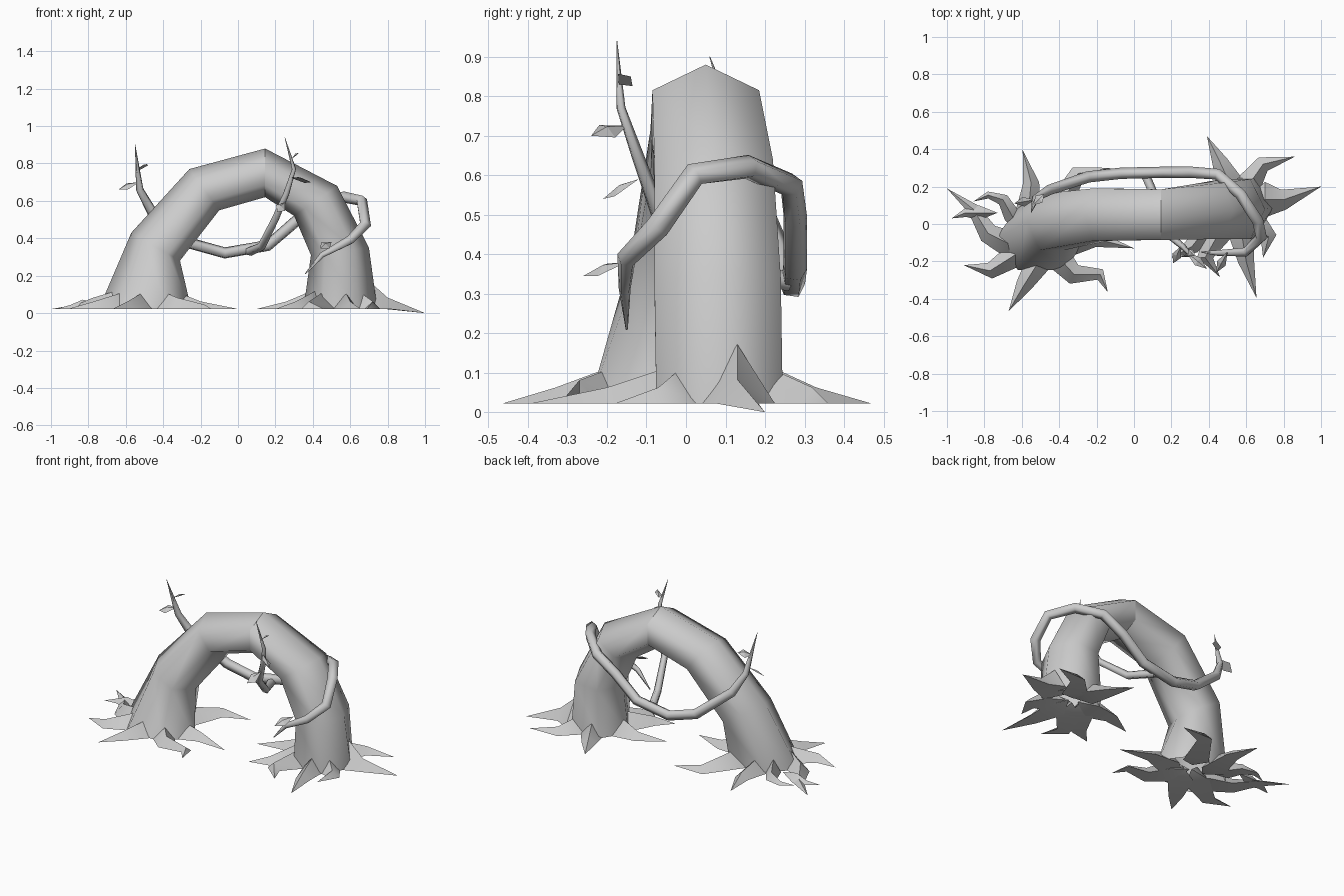
import bpy, bmesh, math
from mathutils import Vector

cube = bpy.data.objects.get("Cube")
if cube:
    bpy.data.objects.remove(cube)

bark = bpy.data.materials.new("bark_grey")
bark.use_nodes = True
GREY = (0.6, 0.6, 0.6, 1)
bark.diffuse_color = GREY
bark.node_tree.nodes["Principled BSDF"].inputs["Base Color"].default_value = GREY


def skin(name, rings, capped=False, smooth_angle=0):
    """Bridge a list of equal-length point rings into one mesh object."""
    bm = bmesh.new()
    loops = [[bm.verts.new(p) for p in ring] for ring in rings]
    n = len(loops[0])
    for a, b in zip(loops, loops[1:]):
        for i in range(n):
            j = (i + 1) % n
            bm.faces.new((a[i], a[j], b[j], b[i]))
    if capped:
        bm.faces.new(loops[0])
    bmesh.ops.remove_doubles(bm, verts=bm.verts, dist=0.0005)
    bmesh.ops.recalc_face_normals(bm, faces=bm.faces)
    mesh = bpy.data.meshes.new(name)
    bm.to_mesh(mesh)
    bm.free()
    mesh.materials.append(bark)
    obj = bpy.data.objects.new(name, mesh)
    bpy.context.collection.objects.link(obj)
    if smooth_angle:
        bpy.ops.object.select_all(action='DESELECT')
        obj.select_set(True)
        bpy.context.view_layer.objects.active = obj
        bpy.ops.object.shade_smooth_by_angle(angle=math.radians(smooth_angle))


def trunk_ring(outer, inner, y, depth):
    """Hexagon with one corner on the outside of the arch and one inside."""
    o, i = Vector((outer[0], y, outer[1])), Vector((inner[0], y, inner[1]))
    mid, half = (o + i) / 2, (o - i) / 2
    side = Vector((0, depth / math.sin(math.pi / 3), 0))
    return [mid + half * math.cos(k * math.pi / 3) + side * math.sin(k * math.pi / 3)
            for k in range(6)]


def directions(pts):
    return [(pts[min(k + 1, len(pts) - 1)] - pts[max(k - 1, 0)]).normalized()
            for k in range(len(pts))]


def branch(name, path, radius, sides=5):
    """Tube that ends in a long point."""
    pts = [Vector(p) for p in path]
    rings, ref = [], None
    for p, d, r in zip(pts, directions(pts), radius):
        ref = ref if ref else d.orthogonal()
        ref = (ref - d * ref.dot(d)).normalized()
        other = d.cross(ref)
        rings.append([p + (ref * math.cos(a) + other * math.sin(a)) * r
                      for a in (math.tau * s / sides for s in range(sides))])
    skin(name, rings, capped=True, smooth_angle=85)


def root(name, path, width=0.075, height=0.1, tip_z=0.022):
    """Ridged root, widest at the trunk, with a short point inside and a long one outside."""
    last = len(path) - 1
    pts = [Vector((x, y, 0.022)) for x, y in path]
    pts[-1].z = tip_z
    dirs = directions(pts)
    rings = [[pts[0] - dirs[0] * 0.1 + Vector((0, 0, 0.03))] * 3]
    for k, (p, d) in enumerate(zip(pts, dirs)):
        t = 1 - k / last
        side = Vector((-d.y, d.x, 0)).normalized() * width * t ** 0.8
        top = Vector((0, 0, height * t ** 1.3))
        rings.append([p + side, p + top, p - side])
    skin(name, rings, smooth_angle=50)


def leaf(name, base, tip, width=0.026):
    """Folded pointed leaf, tilted to one side."""
    a, b = Vector(base), Vector(tip)
    d = b - a
    up = Vector((0, 0, 1))
    side = (d.cross(up).normalized() + up * 0.6) * width
    mid = a + d * 0.55
    fold = up * 0.012
    skin(name, [[a, a, a], [mid + side, mid + fold, mid - side], [b, b, b]])


# Hollow arched trunk, in two halves that meet in a seam at the crown
crown = ((0.145, 0.88), (0.145, 0.62), 0.05, 0.135)
right_half = [((-0.745, 0.022), (-0.25, 0.022), -0.08, 0.165),
              ((-0.57, 0.43), (-0.31, 0.28), 0.01, 0.15),
              ((-0.26, 0.77), (-0.10, 0.55), 0.05, 0.14), crown]
left_half = [crown, ((0.53, 0.68), (0.30, 0.52), 0.07, 0.15),
             ((0.70, 0.35), (0.39, 0.31), 0.08, 0.16),
             ((0.745, 0.022), (0.35, 0.022), 0.085, 0.16)]
skin("trunk_right_half", [trunk_ring(*r) for r in right_half], smooth_angle=80)
skin("trunk_left_half", [trunk_ring(*r) for r in left_half], smooth_angle=80)

# Vine that wraps the left leg, sags behind the arch and rises to a spike
vine = [(0.36, -0.15, 0.21), (0.45, -0.155, 0.31), (0.60, -0.15, 0.39),
        (0.68, -0.07, 0.47), (0.66, 0.02, 0.60), (0.57, 0.16, 0.62),
        (0.45, 0.265, 0.575), (0.31, 0.275, 0.49), (0.16, 0.275, 0.36),
        (-0.07, 0.27, 0.32), (-0.25, 0.25, 0.37), (-0.46, 0.18, 0.54),
        (-0.525, 0.14, 0.66), (-0.55, 0.06, 0.90)]
branch("vine", vine, [0.003, 0.016, 0.026] + [0.032] * 8 + [0.029, 0.021, 0.001])

# Side branch that passes under the arch and climbs the front
branch("front_twig", [(0.06, 0.26, 0.33), (0.13, 0.10, 0.36), (0.20, -0.07, 0.50),
                      (0.26, -0.12, 0.64), (0.30, -0.165, 0.77), (0.25, -0.175, 0.94)],
       [0.026, 0.024, 0.021, 0.017, 0.012, 0.001])

# Leaves
for k, (base, tip) in enumerate([
        ((0.28, -0.15, 0.725), (0.39, -0.24, 0.70)),
        ((0.25, -0.12, 0.59), (0.21, -0.21, 0.54)),
        ((0.29, -0.17, 0.83), (0.32, -0.14, 0.85)),
        ((0.50, -0.15, 0.38), (0.44, -0.26, 0.345)),
        ((-0.53, 0.13, 0.70), (-0.64, 0.11, 0.66)),
        ((-0.54, 0.10, 0.77), (-0.48, 0.16, 0.79))]):
    leaf(f"leaf_{k + 1}", base, tip)

# Roots around the right foot
for k, path in enumerate([
        [(-0.64, -0.12), (-0.78, -0.05), (-0.86, 0.08), (-1.0, 0.19)],
        [(-0.58, -0.13), (-0.77, -0.25), (-0.91, -0.22)],
        [(-0.49, -0.17), (-0.59, -0.33), (-0.67, -0.465)],
        [(-0.42, -0.16), (-0.32, -0.27), (-0.18, -0.27), (-0.14, -0.365)],
        [(-0.35, -0.10), (-0.20, -0.08), (0.0, -0.13)],
        [(-0.57, 0.02), (-0.55, 0.22), (-0.595, 0.395)],
        [(-0.42, 0.05), (-0.30, 0.27), (-0.12, 0.30)]]):
    root(f"right_foot_root_{k + 1}", path)

# Thin forks of the outermost root
root("right_foot_fork_front", [(-0.83, 0.06), (-0.90, 0.06), (-0.975, 0.03)], 0.04, 0.05)
root("right_foot_fork_back", [(-0.65, 0.04), (-0.70, 0.13), (-0.78, 0.155), (-0.86, 0.12)],
     0.045, 0.08)

# Roots around the left foot
for k, path in enumerate([
        [(0.52, 0.20), (0.46, 0.33), (0.39, 0.47)],
        [(0.60, 0.19), (0.69, 0.32), (0.86, 0.36)],
        [(0.64, 0.0), (0.72, -0.07), (0.69, -0.18)],
        [(0.57, -0.02), (0.60, -0.20), (0.655, -0.395)],
        [(0.47, -0.02), (0.38, -0.18), (0.46, -0.285)],
        [(0.42, 0.02), (0.31, -0.12), (0.20, -0.18)],
        [(0.40, 0.10), (0.26, 0.11), (0.10, 0.05)]]):
    root(f"left_foot_root_{k + 1}", path)
root("left_foot_long_root", [(0.70, 0.13), (0.80, 0.13), (1.0, 0.20)],
     width=0.095, height=0.15, tip_z=0.0)
